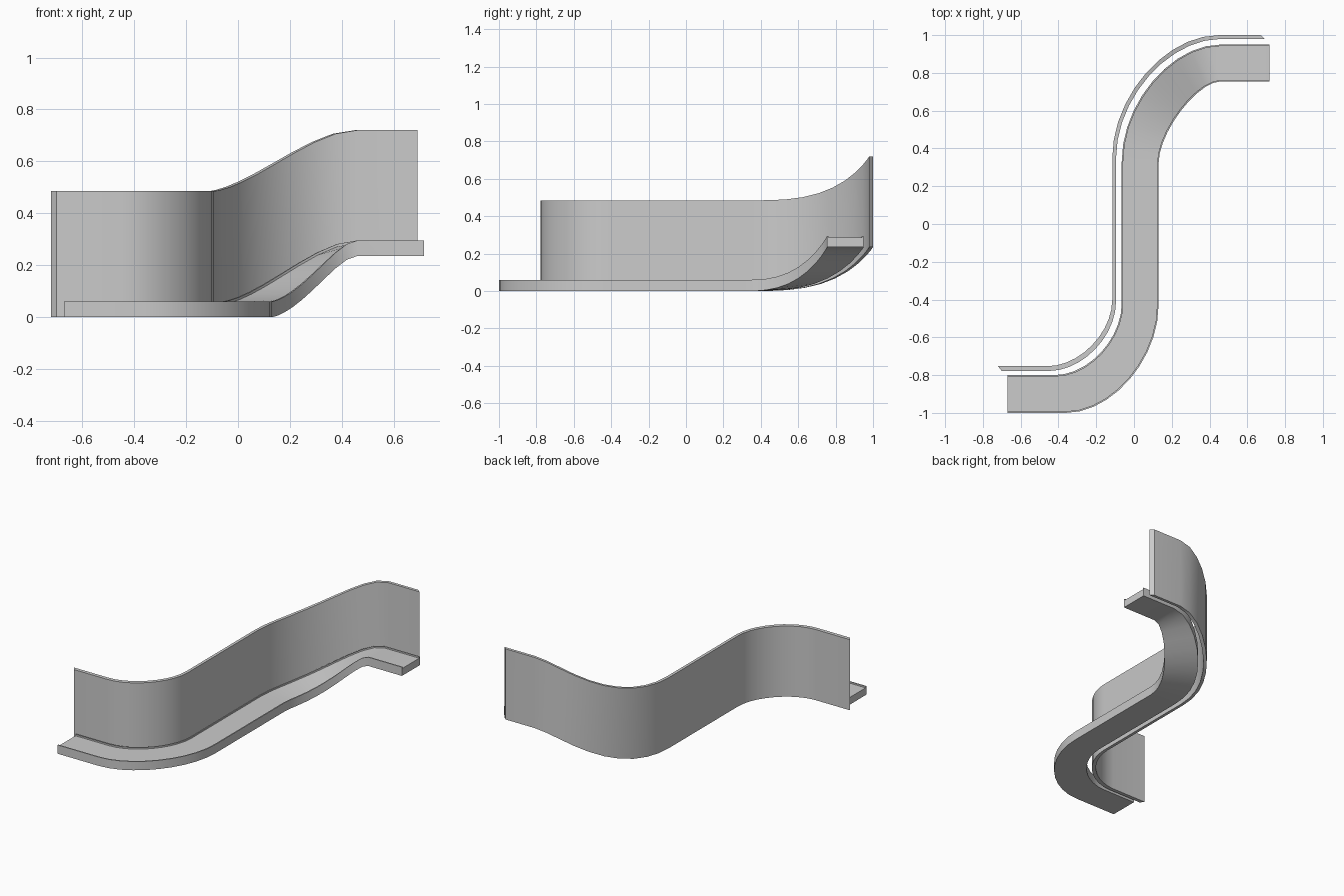
import bpy, bmesh, math
from mathutils import Vector

if "Cube" in bpy.data.objects:
    bpy.data.objects.remove(bpy.data.objects["Cube"])

RISE = 0.235   # height gained around the upper bend
SEG = 10       # segments per bend


def bend(a, corner, b, k):
    """Cubic bend from a to b, rounded toward corner."""
    a, c, b = Vector(a), Vector(corner), Vector(b)
    h0, h1 = a.lerp(c, k), b.lerp(c, k)
    pts = []
    for i in range(SEG + 1):
        t = i / SEG
        s = 1 - t
        pts.append(a * s**3 + h0 * 3 * s * s * t + h1 * 3 * s * t * t + b * t**3)
    return pts


def rail(x0, y0, xa, xm, ya, yb, xb, y1, x1, k_upper=0.5):
    """S-shaped plan line: straight, bend, straight, bend, straight."""
    return ([Vector((x0, y0))]
            + bend((xa, y0), (xm, y0), (xm, ya), 0.5)
            + bend((xm, yb), (xm, y1), (xb, y1), k_upper)
            + [Vector((x1, y1))])


def height(i):
    """Ramp height at rail point i; only the upper bend climbs."""
    t = min(max((i - SEG - 2) / SEG, 0), 1) ** 1.5
    return RISE * t * t * (3 - 2 * t)


def sweep(name, left, right, profile):
    """Loft a closed (across, up) profile between two plan rails."""
    bm = bmesh.new()
    rings = []
    for i, (l, r) in enumerate(zip(left, right)):
        rings.append([bm.verts.new((*l.lerp(r, u), height(i) + z)) for u, z in profile])
    n = len(profile)
    for a, b in zip(rings, rings[1:]):
        for j in range(n):
            q = (j + 1) % n
            bm.faces.new((a[j], a[q], b[q], b[j]))
    bm.faces.new(rings[0])
    bm.faces.new(rings[-1][::-1])
    bmesh.ops.recalc_face_normals(bm, faces=bm.faces)
    me = bpy.data.meshes.new(name)
    bm.to_mesh(me)
    bm.free()
    ob = bpy.data.objects.new(name, me)
    bpy.context.collection.objects.link(ob)
    bpy.ops.object.select_all(action='DESELECT')
    ob.select_set(True)
    bpy.context.view_layer.objects.active = ob
    bpy.ops.object.shade_smooth_by_angle(angle=math.radians(35))
    return ob


# Walkway slab with a thin raised lip on both edges
sweep("walkway",
      rail(-0.67, -0.80, -0.42, -0.065, -0.42, 0.33, 0.46, 0.95, 0.717),
      rail(-0.67, -1.00, -0.36, 0.13, -0.43, 0.32, 0.46, 0.755, 0.717, 0.38),
      [(0, 0), (0, 0.06), (0.04, 0.06), (0.04, 0.05),
       (0.96, 0.05), (0.96, 0.06), (1, 0.06), (1, 0)])

# Tall thin wall following the outside of the walkway, ends cut on a slant
sweep("back_wall",
      rail(-0.72, -0.753, -0.46, -0.115, -0.40, 0.35, 0.45, 1.00, 0.67),
      rail(-0.70, -0.778, -0.45, -0.095, -0.41, 0.35, 0.46, 0.98, 0.692),
      [(0, 0), (0, 0.485), (1, 0.485), (1, 0)])
